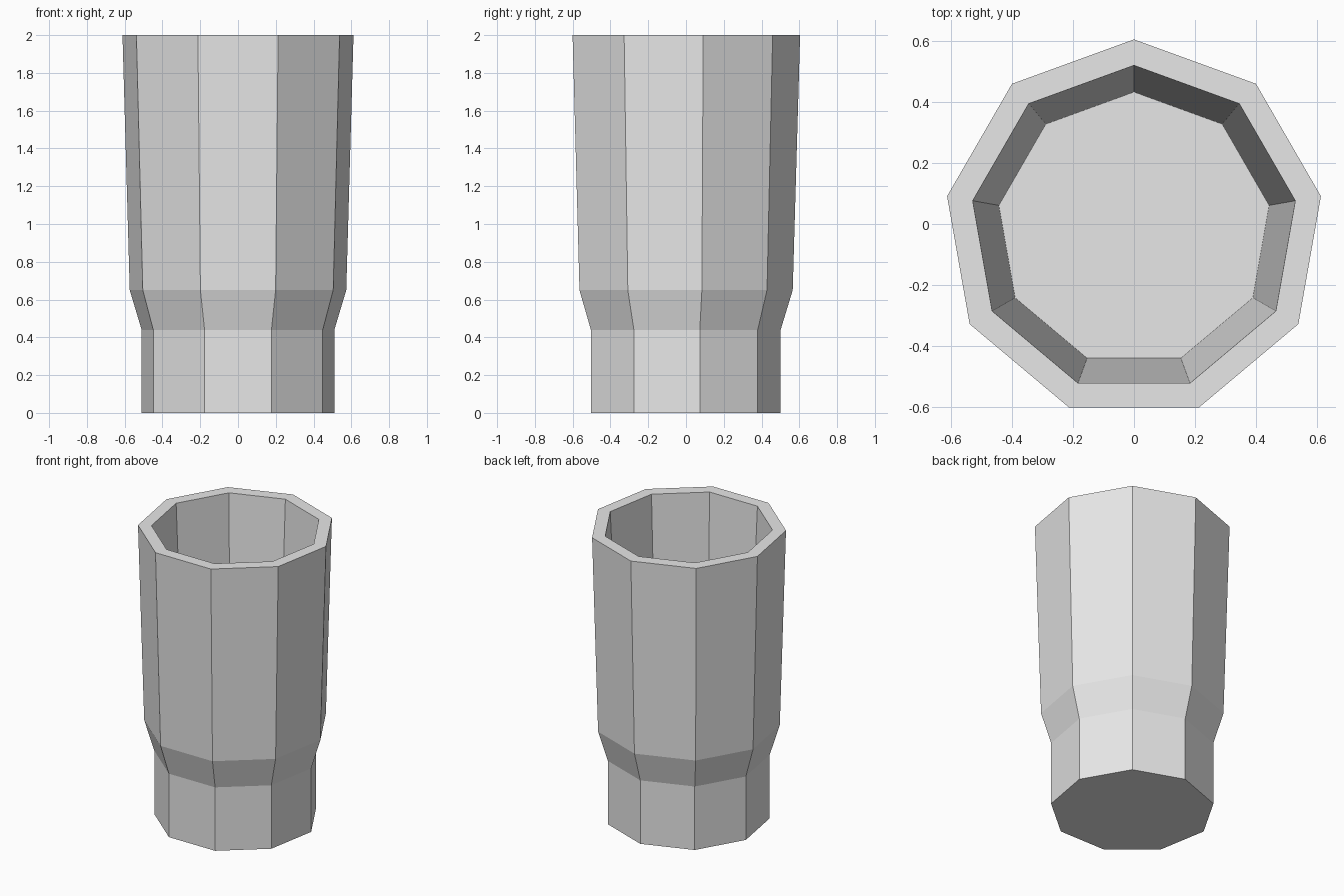
import bpy, bmesh, math

SIDES = 9
CENTRE_Y = -0.017

cube = bpy.data.objects.get("Cube")
if cube:
    bpy.data.objects.remove(cube, do_unlink=True)

# Plain grey material
grey = bpy.data.materials.new("light_grey")
grey.use_nodes = True
colour = (0.8, 0.8, 0.8, 1.0)
grey.diffuse_color = colour
grey.node_tree.nodes["Principled BSDF"].inputs["Base Color"].default_value = colour

# Radius and height, from the foot up the outside, over the rim, down the inside
profile = [(0.518, 0), (0.518, 0.44), (0.582, 0.65), (0.621, 2),
           (0.536, 2), (0.449, 0.1)]


def ring(bm, radius, z):
    """One polygon ring with a corner at the back."""
    angles = [math.pi / 2 + math.tau * i / SIDES for i in range(SIDES)]
    return [bm.verts.new((radius * math.cos(a), CENTRE_Y + radius * math.sin(a), z))
            for a in angles]


# Tumbler: faceted walls, flat rim, closed base and inner floor
bm = bmesh.new()
rings = [ring(bm, r, z) for r, z in profile]
for low, high in zip(rings, rings[1:]):
    for i in range(SIDES):
        j = (i + 1) % SIDES
        bm.faces.new((low[i], low[j], high[j], high[i]))
bm.faces.new(rings[0][::-1])
bm.faces.new(rings[-1])
bmesh.ops.recalc_face_normals(bm, faces=bm.faces)

mesh = bpy.data.meshes.new("tumbler")
bm.to_mesh(mesh)
bm.free()
mesh.materials.append(grey)
tumbler = bpy.data.objects.new("tumbler", mesh)
bpy.context.collection.objects.link(tumbler)
